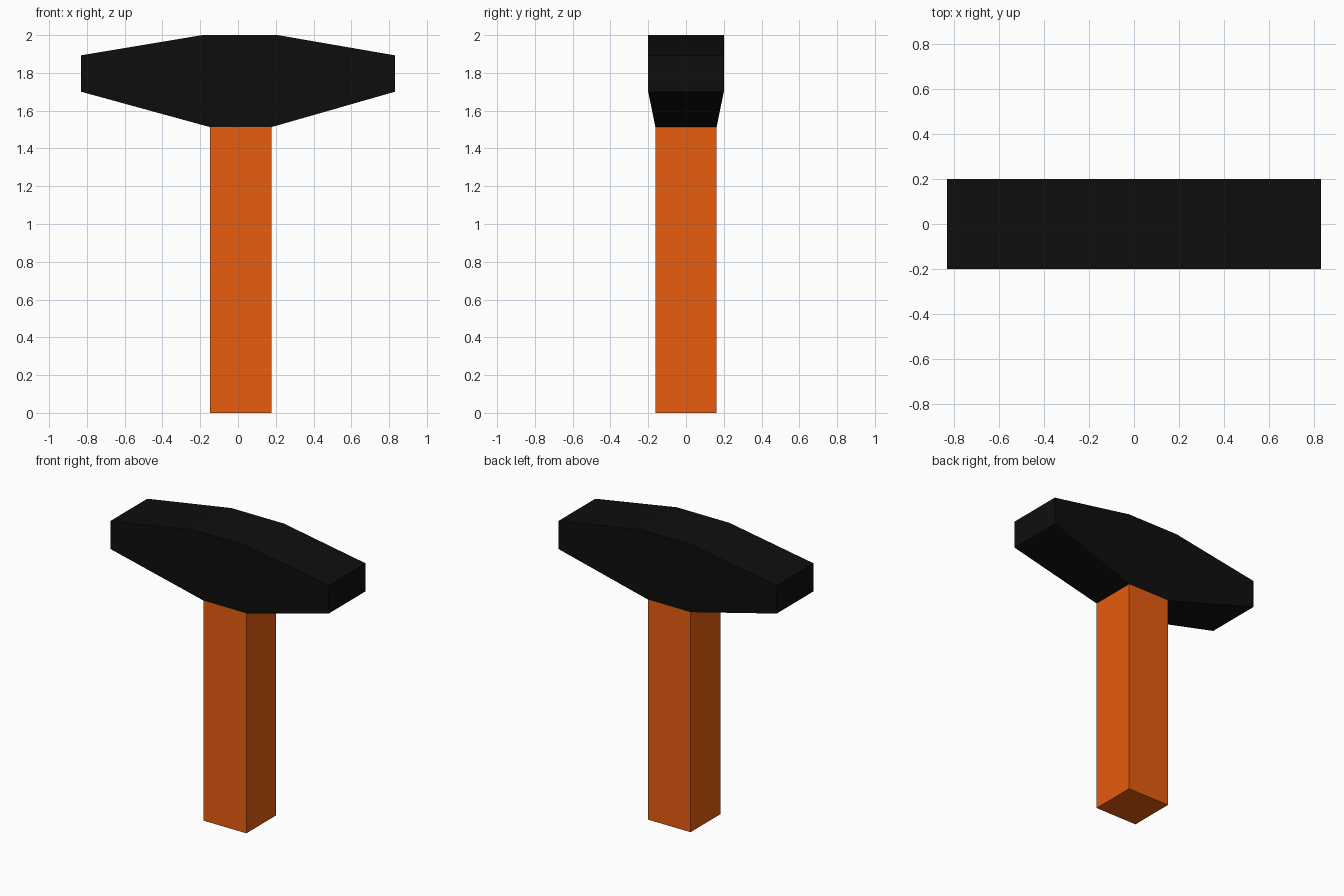
import bpy
import bmesh

if "Cube" in bpy.data.objects:
    bpy.data.objects.remove(bpy.data.objects["Cube"])


def material(name, color):
    mat = bpy.data.materials.new(name)
    mat.diffuse_color = (*color, 1)
    mat.use_nodes = True
    mat.node_tree.nodes["Principled BSDF"].inputs["Base Color"].default_value = mat.diffuse_color
    return mat


def loft(name, sections, mat, skip=(), caps=(True, True)):
    """Skin a row of four-cornered sections; skip holds (span, side) pairs left open."""
    bm = bmesh.new()
    rings = [[bm.verts.new(p) for p in s] for s in sections]
    for i, (a, b) in enumerate(zip(rings, rings[1:])):
        for j in range(4):
            if (i, j) not in skip:
                k = (j + 1) % 4
                bm.faces.new((a[j], a[k], b[k], b[j]))
    if caps[0]:
        bm.faces.new(rings[0][::-1])
    if caps[1]:
        bm.faces.new(rings[-1])
    bmesh.ops.recalc_face_normals(bm, faces=bm.faces)
    # Open shells: make sure normals point away from the centre
    centre = sum((v.co for v in bm.verts), bm.verts[:][0].co * 0) / len(bm.verts)
    if sum(f.normal.dot(f.calc_center_median() - centre) for f in bm.faces) < 0:
        bmesh.ops.reverse_faces(bm, faces=bm.faces)
    mesh = bpy.data.meshes.new(name)
    bm.to_mesh(mesh)
    bm.free()
    mesh.materials.append(mat)
    obj = bpy.data.objects.new(name, mesh)
    bpy.context.collection.objects.link(obj)
    return obj


orange = material("orange_wood", (0.8, 0.107, 0.0048))
black = material("black_metal", (0.0045, 0.0045, 0.0045))

LEFT, RIGHT, HALF, NECK = -0.148, 0.177, 0.162, 1.513

# Handle: square post, open where it joins the head
loft("handle",
     [[(LEFT, -HALF, z), (RIGHT, -HALF, z), (RIGHT, HALF, z), (LEFT, HALF, z)]
      for z in (0, NECK)],
     orange, caps=(True, False))

# Head: sections along x as (bottom x, half depth, z), (top x, half depth, z)
profile = [
    ((-0.83, 0.2, 1.70), (-0.83, 0.2, 1.893)),
    ((LEFT, HALF, NECK), (-0.19, 0.2, 2.0)),
    ((RIGHT, HALF, NECK), (0.21, 0.2, 2.0)),
    ((0.83, 0.2, 1.70), (0.83, 0.2, 1.893)),
]
loft("hammer_head",
     [[(bx, -by, bz), (bx, by, bz), (tx, ty, tz), (tx, -ty, tz)]
      for (bx, by, bz), (tx, ty, tz) in profile],
     black, skip={(1, 0)})
